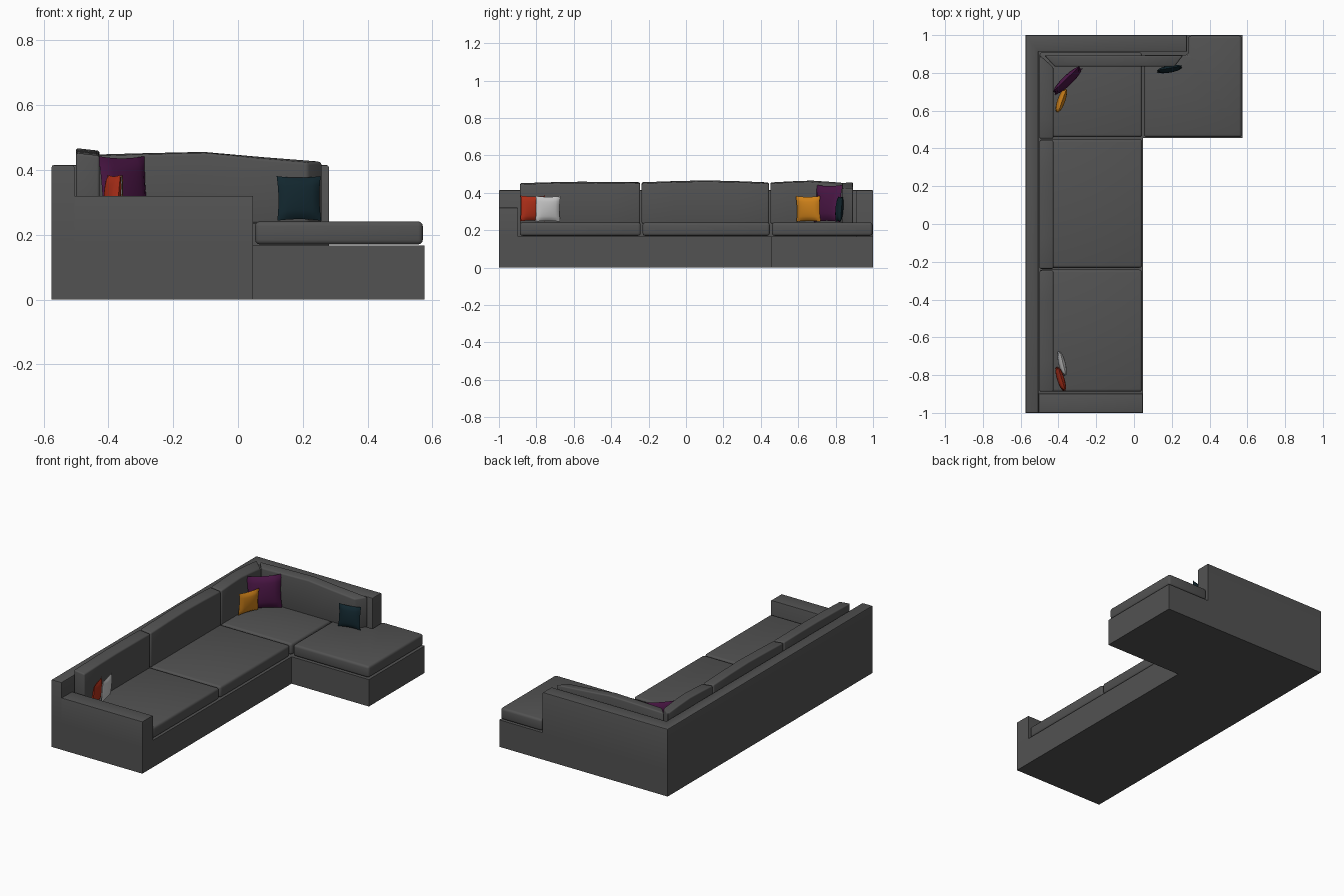
import bpy, bmesh, math
from mathutils import Vector, Matrix

if "Cube" in bpy.data.objects:
    bpy.data.objects.remove(bpy.data.objects["Cube"])


def material(name, rgb):
    m = bpy.data.materials.new(name)
    m.diffuse_color = (*rgb, 1)
    m.use_nodes = True
    m.node_tree.nodes["Principled BSDF"].inputs["Base Color"].default_value = m.diffuse_color
    return m


GREY = material("charcoal_fabric", (0.085, 0.085, 0.085))


def finish(bm, name, mat, angle=35):
    bmesh.ops.recalc_face_normals(bm, faces=bm.faces)
    me = bpy.data.meshes.new(name)
    bm.to_mesh(me)
    bm.free()
    me.materials.append(mat)
    ob = bpy.data.objects.new(name, me)
    bpy.context.collection.objects.link(ob)
    bpy.ops.object.select_all(action='DESELECT')
    ob.select_set(True)
    bpy.context.view_layer.objects.active = ob
    bpy.ops.object.shade_smooth_by_angle(angle=math.radians(angle))
    return ob


def bevel(bm, edges, width, segments):
    bmesh.ops.bevel(bm, geom=edges, offset=width, segments=segments,
                    profile=0.5, affect='EDGES', clamp_overlap=True)


def prism(name, plan, z0, z1, width=0.0, segments=2, top_only=True):
    """Extrude a plan outline, rounding the top rim or every edge."""
    bm = bmesh.new()
    base = bm.faces.new([bm.verts.new((x, y, z0)) for x, y in plan])
    up = bmesh.ops.extrude_face_region(bm, geom=[base], use_keep_orig=True)
    top = [v for v in up["geom"] if isinstance(v, bmesh.types.BMVert)]
    bmesh.ops.translate(bm, verts=top, vec=(0, 0, z1 - z0))
    bmesh.ops.recalc_face_normals(bm, faces=bm.faces)
    if width:
        edges = [e for e in bm.edges
                 if not top_only or all(v.co.z > z1 - 1e-5 for v in e.verts)]
        bevel(bm, edges, width, segments)
    return finish(bm, name, GREY)


def rect(x0, x1, y0, y1):
    return [(x0, y0), (x1, y0), (x1, y1), (x0, y1)]


def back_cushion(name, rear, front, heights, drop=0.008):
    """Loft from one end to the other; heights shape the crowned top."""
    bm = bmesh.new()
    r0, r1, f0, f1 = (Vector(p) for p in (*rear, *front))
    rings = []
    n = len(heights) - 1
    for i, h in enumerate(heights):
        r, f = r0.lerp(r1, i / n), f0.lerp(f1, i / n)
        rings.append([bm.verts.new(c) for c in (
            (r.x, r.y, 0.235), (f.x, f.y, 0.235),
            (f.x, f.y, h - drop), (r.x, r.y, h))])
    for a, b in zip(rings, rings[1:]):
        for k in range(4):
            j = (k + 1) % 4
            bm.faces.new((a[k], a[j], b[j], b[k]))
    bm.faces.new(rings[0])
    bm.faces.new(rings[-1])
    bmesh.ops.recalc_face_normals(bm, faces=bm.faces)
    bevel(bm, [e for e in bm.edges if e.calc_face_angle(0) > 0.5], 0.008, 3)
    return finish(bm, name, GREY)


def pillow(name, rgb, p0, p1, size, thick, z_mid, lean):
    """Inflated square with pinched corners, standing along p0 to p1."""
    bm = bmesh.new()
    n = 10
    for side in (-1, 1):
        grid = []
        for i in range(n + 1):
            for j in range(n + 1):
                u, v = 2 * i / n - 1, 2 * j / n - 1
                puff = ((1 - u * u) * (1 - v * v)) ** 0.45
                x = u * (1 - 0.07 * (1 - v * v)) * size / 2
                z = v * (1 - 0.07 * (1 - u * u)) * size / 2
                grid.append(bm.verts.new((x, side * puff * thick / 2, z)))
        for i in range(n):
            for j in range(n):
                a = i * (n + 1) + j
                bm.faces.new([grid[k] for k in (a, a + 1, a + n + 2, a + n + 1)])
    bmesh.ops.remove_doubles(bm, verts=bm.verts, dist=1e-5)
    d = Vector(p1) - Vector(p0)
    mid = (Vector(p0) + Vector(p1)) / 2
    bm.transform(Matrix.Translation((mid.x, mid.y, z_mid))
                 @ Matrix.Rotation(math.atan2(d.y, d.x), 4, 'Z')
                 @ Matrix.Rotation(lean, 4, 'X'))
    return finish(bm, name, material(name + "_fabric", rgb), 80)


# Frame: plinths, L-shaped back wall and low arm
prism("sofa_base", rect(-0.575, 0.047, -1, 1), 0, 0.166)
prism("chaise_base", rect(0.047, 0.575, 0.455, 1), 0, 0.166)
prism("back_frame", [(-0.575, -1), (-0.505, -1), (-0.505, 0.912), (0.28, 0.912),
                     (0.28, 1), (-0.575, 1)], 0.166, 0.415, 0.007)
prism("arm", rect(-0.505, 0.047, -1, -0.898), 0.166, 0.32, 0.003)

# Seat cushions; the chaise cushion wraps around the end of the back
for i, (y0, y1) in enumerate([(-0.888, -0.242), (-0.232, 0.448), (0.46, 0.908)]):
    prism(f"seat_cushion_{i + 1}", rect(-0.5, 0.043, y0, y1),
          0.17, 0.241, 0.014, 3, False)
prism("chaise_cushion", [(0.053, 0.46), (0.57, 0.46), (0.57, 0.997), (0.288, 0.997),
                         (0.288, 0.896), (0.053, 0.896)],
      0.17, 0.241, 0.014, 3, False)

# Back cushions along the long side, then the mitred corner pair
back_cushion("back_cushion_1", [(-0.5, -0.888), (-0.5, -0.246)],
             [(-0.427, -0.888), (-0.427, -0.246)], [0.452, 0.457, 0.46, 0.459, 0.457])
back_cushion("back_cushion_2", [(-0.5, -0.237), (-0.5, 0.443)],
             [(-0.427, -0.237), (-0.427, 0.443)], [0.457, 0.463, 0.467, 0.463, 0.456])
back_cushion("back_cushion_corner", [(-0.5, 0.452), (-0.5, 0.895)],
             [(-0.427, 0.452), (-0.427, 0.83)], [0.456, 0.462, 0.466, 0.459, 0.449])
back_cushion("back_cushion_rear", [(-0.475, 0.893), (0.26, 0.893)],
             [(-0.42, 0.833), (0.215, 0.833)], [0.447, 0.452, 0.456, 0.44, 0.426], 0.004)

# Scatter pillows
pillow("purple_pillow", (0.07, 0.008, 0.06), (-0.42, 0.695), (-0.285, 0.825), 0.2, 0.05, 0.343, -0.1)
pillow("orange_pillow", (0.62, 0.22, 0.01), (-0.407, 0.592), (-0.363, 0.715), 0.138, 0.04, 0.314, 0.08)
pillow("teal_pillow", (0.006, 0.02, 0.028), (0.12, 0.808), (0.256, 0.832), 0.138, 0.036, 0.312, -0.08)
pillow("red_pillow", (0.45, 0.03, 0.01), (-0.408, -0.755), (-0.368, -0.885), 0.138, 0.038, 0.316, -0.08)
pillow("white_pillow", (0.6, 0.6, 0.6), (-0.397, -0.672), (-0.365, -0.805), 0.138, 0.036, 0.314, -0.08)
